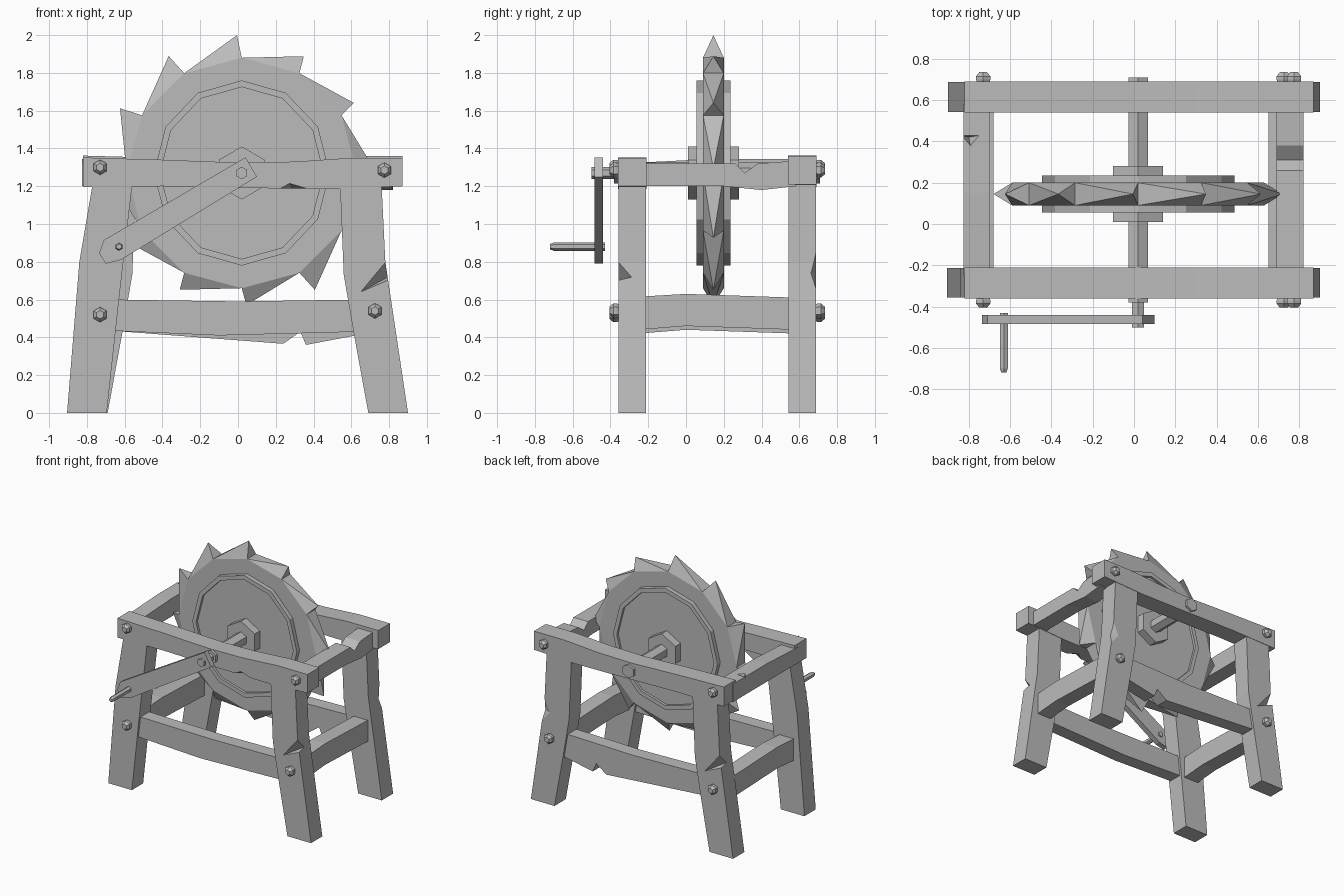
import bpy, bmesh, math
from mathutils import Vector, Matrix

cube = bpy.data.objects.get("Cube")
if cube:
    bpy.data.objects.remove(cube, do_unlink=True)

grey = bpy.data.materials.new("plain_grey")
grey.use_nodes = True
grey.diffuse_color = (0.5, 0.5, 0.5, 1)
grey.node_tree.nodes["Principled BSDF"].inputs["Base Color"].default_value = (0.5, 0.5, 0.5, 1)


def finish(name, bm):
    bmesh.ops.recalc_face_normals(bm, faces=bm.faces)
    mesh = bpy.data.meshes.new(name)
    bm.to_mesh(mesh)
    bm.free()
    mesh.materials.append(grey)
    ob = bpy.data.objects.new(name, mesh)
    bpy.context.scene.collection.objects.link(ob)
    return ob


def beam(name, profile, lo, hi, axis="y"):
    """Extrude an outline (horizontal, z) from lo to hi along the axis."""
    bm = bmesh.new()
    def place(h, d, z):
        return (h, d, z) if axis == "y" else (d, h, z)
    face = bm.faces.new([bm.verts.new(place(h, lo, z)) for h, z in profile])
    ext = bmesh.ops.extrude_face_region(bm, geom=[face])["geom"]
    bmesh.ops.translate(bm, verts=[g for g in ext if isinstance(g, bmesh.types.BMVert)],
                        vec=place(0, hi - lo, 0))
    return finish(name, bm)


def lathe(name, rings, sides, x, z, squash=1.0, turn=90):
    """Faceted solid around a y axis from (radius, y) rings."""
    bm = bmesh.new()
    loops = []
    for r, y in rings:
        angles = [math.radians(turn + 360 * i / sides) for i in range(sides)]
        loops.append([bm.verts.new((x + squash * r * math.cos(a), y, z + r * math.sin(a)))
                      for a in angles])
    for a, b in zip(loops, loops[1:]):
        for i in range(sides):
            j = (i + 1) % sides
            bm.faces.new((a[i], a[j], b[j], b[i]))
    bm.faces.new(loops[0])
    bm.faces.new(loops[-1])
    return finish(name, bm)


def chip(ob, corners):
    """Cut a splinter with the given tetrahedron out of a part."""
    bm = bmesh.new()
    v = [bm.verts.new(c) for c in corners]
    for skip in range(4):
        bm.faces.new([v[i] for i in range(4) if i != skip])
    cutter = finish("chip_cutter", bm)
    cutter.hide_render = True
    mod = ob.modifiers.new("chip", "BOOLEAN")
    mod.operation, mod.object, mod.solver = "DIFFERENCE", cutter, "EXACT"
    bpy.context.view_layer.objects.active = ob
    bpy.ops.object.modifier_apply(modifier=mod.name)
    bpy.data.objects.remove(cutter, do_unlink=True)


FRONT, BACK = (-0.36, -0.21), (0.54, 0.69)

# Legs, kinked and splayed
plain_leg = [(-.905, 0), (-.695, 0), (-.63, .6), (-.56, 1.21), (-.77, 1.21), (-.84, .8)]
worn_leg = [(.69, 0), (.90, 0), (.78, .8), (.76, 1.21), (.54, 1.21), (.56, .73), (.615, .41)]
mirrored = [(-x, z) for x, z in worn_leg]
for name, prof, (lo, hi) in (("front_right_leg", plain_leg, FRONT), ("front_left_leg", worn_leg, FRONT),
                             ("back_right_leg", mirrored, BACK), ("back_left_leg", worn_leg, BACK)):
    leg = beam(name, prof, lo + .003, hi - .003)
    if name == "front_left_leg":
        chip(leg, [(.64, -.362, .635), (.85, -.38, .72), (.79, -.38, .84), (.83, -.27, .74)])
    elif name == "back_right_leg":
        chip(leg, [(-.64, .692, .635), (-.85, .71, .72), (-.79, .71, .84), (-.83, .60, .74)])
    elif name == "back_left_leg":
        chip(leg, [(.70, .70, .74), (.80, .70, .96), (.86, .70, .56), (.84, .64, .74)])

# Long top rails
rail = [(-.82, 1.195), (-.82, 1.352), (-.4, 1.34), (0, 1.325), (.3, 1.33), (.6, 1.35),
        (.87, 1.35), (.87, 1.2), (.5, 1.185), (.1, 1.19), (-.4, 1.2)]
front_rail = beam("front_top_rail", rail, *FRONT)
chip(front_rail, [(.18, -.37, 1.17), (.27, -.37, 1.22), (.44, -.37, 1.17), (.3, -.27, 1.17)])
beam("back_top_rail", [(x, z + .01) for x, z in rail], *BACK)

# Long lower rails, the back one splintered underneath
beam("front_lower_rail", [(-.67, .435), (-.1, .41), (.65, .43), (.65, .60), (0, .59), (-.67, .60)],
     -.34, -.23)
beam("back_lower_rail", [(-.67, .435), (.24, .366), (.33, .43), (.36, .36), (.65, .415),
                         (.65, .60), (0, .585), (-.67, .60)], .56, .67)

# Side beams joining front to back
top_side = [(-.25, 1.2), (.2, 1.2), (.4, 1.18), (.58, 1.2), (.58, 1.335), (.38, 1.32),
            (.31, 1.27), (.26, 1.32), (-.25, 1.32)]
beam("left_top_beam", top_side, .69, .82, "x")
right_top = beam("right_top_beam", [(-.25, 1.2), (.58, 1.2), (.58, 1.345), (.15, 1.345), (-.25, 1.325)],
                 -.825, -.70, "x")
chip(right_top, [(-.79, .37, 1.36), (-.74, .43, 1.36), (-.84, .43, 1.36), (-.80, .42, 1.28)])
low_side = [(-.25, .44), (0, .46), (.58, .44), (.58, .61), (0, .63), (-.25, .615)]
beam("left_lower_beam", low_side, .65, .775, "x")
beam("right_lower_beam", [(y, z - .02) for y, z in low_side], -.81, -.68, "x")

# Domed hex bolts on both faces
for x, z in ((-.73, 1.3), (.775, 1.285), (-.73, .52), (.725, .54)):
    for side, y, out in (("front", -.36, -1), ("back", .69, 1)):
        lathe(side + "_bolt", [(.03, y - out * .02), (.04, y + out * .01), (.04, y + out * .025),
                               (.022, y + out * .045)], 6, x, z)

# Toothed wheel: each rim facet is drawn out to an off-centre point
CX, CZ, CY = .02, 1.27, .145
bm = bmesh.new()
rims = []
for y in (CY - .055, CY + .055):
    rims.append([bm.verts.new((CX + .61 * math.cos(a), y, CZ + .61 * math.sin(a)))
                 for a in (math.radians(90 + 30 * i) for i in range(12))])
    bm.faces.new(rims[-1])
for i in range(12):
    j = (i + 1) % 12
    a = math.radians(92 + 30 * i)
    reach = .73 if i in (0, 1, 2, 7, 8) else .70
    tip = bm.verts.new((CX + reach * math.cos(a), CY, CZ + reach * math.sin(a)))
    base = [rims[0][i], rims[0][j], rims[1][j], rims[1][i]]
    for k in range(4):
        bm.faces.new((base[k], base[(k + 1) % 4], tip))
finish("toothed_wheel", bm)

# Raised rim plates, hub nuts and axle
for side, s in (("front", -1), ("back", 1)):
    lathe(side + "_rim_plate", [(.49, CY), (.49, CY + s * .09), (.455, CY + s * .09),
                                (.455, CY + s * .07)], 12, CX, CZ, .95)
    lathe(side + "_hub_nut", [(.14, CY), (.14, CY + s * .135)], 6, CX, CZ)
lathe("axle", [(.055, -.38), (.055, .71)], 6, CX, CZ)
lathe("crank_pin", [(.033, -.50), (.033, -.37)], 6, CX, CZ)

# Crank arm and grip
beam("crank_arm", [(.04, 1.353), (.10, 1.25), (-.62, .81), (-.70, .79), (-.735, .845), (-.71, .915)],
     -.485, -.44)
lathe("crank_grip", [(.014, -.72), (.022, -.70), (.022, -.43)], 6, -.63, .88)
